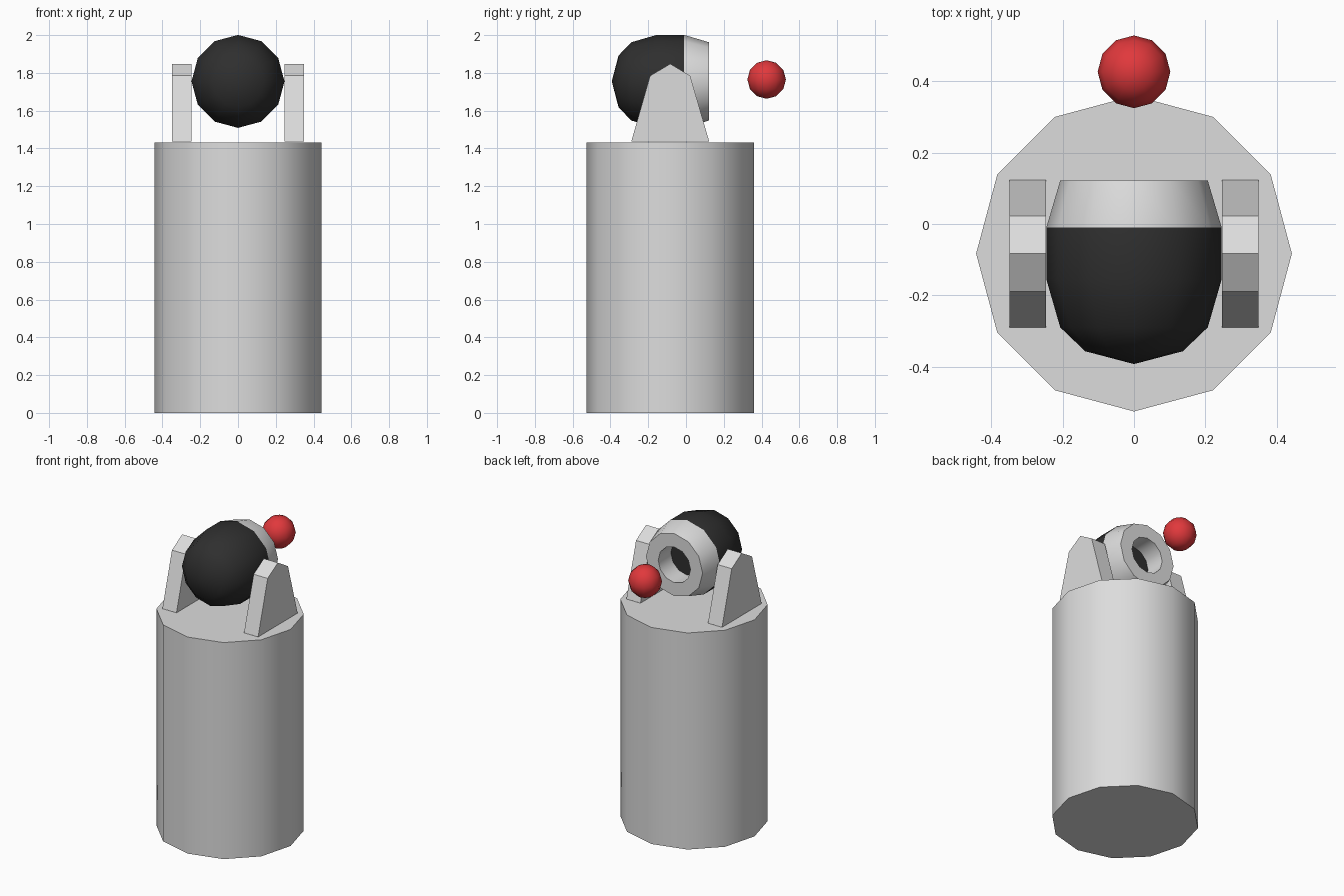
import bpy, bmesh, math
from mathutils import Vector

if "Cube" in bpy.data.objects:
    bpy.data.objects.remove(bpy.data.objects["Cube"])


def material(name, rgb):
    m = bpy.data.materials.new(name)
    m.diffuse_color = (*rgb, 1)
    m.use_nodes = True
    m.node_tree.nodes["Principled BSDF"].inputs["Base Color"].default_value = m.diffuse_color
    return m


GREY = material("light grey", (0.72, 0.72, 0.72))
BLACK = material("black", (0.028, 0.028, 0.028))
RED = material("red", (0.75, 0.04, 0.045))


def finish(name, bm, mats, smooth=True):
    bmesh.ops.recalc_face_normals(bm, faces=bm.faces)
    mesh = bpy.data.meshes.new(name)
    bm.to_mesh(mesh)
    bm.free()
    for m in mats:
        mesh.materials.append(m)
    ob = bpy.data.objects.new(name, mesh)
    bpy.context.collection.objects.link(ob)
    if smooth:
        bpy.ops.object.select_all(action='DESELECT')
        ob.select_set(True)
        bpy.context.view_layer.objects.active = ob
        bpy.ops.object.shade_smooth_by_angle(angle=math.radians(48))
    return ob


def lathe_y(profile, cz, sides=12):
    """Revolve (y, radius, material) points around a y-parallel axis."""
    bm = bmesh.new()
    rings = []
    for y, r, _ in profile:
        if r == 0:
            rings.append([bm.verts.new((0, y, cz))] * sides)
        else:
            rings.append([bm.verts.new((r * math.cos(2 * math.pi * i / sides), y,
                                        cz + r * math.sin(2 * math.pi * i / sides)))
                          for i in range(sides)])
    for a, b, p in zip(rings, rings[1:], profile):
        for i in range(sides):
            j = (i + 1) % sides
            f = bm.faces.new(list(dict.fromkeys((a[i], a[j], b[j], b[i]))))
            f.material_index = p[2]
    return bm


# Pedestal
bm = bmesh.new()
N, R, CY, TOP = 12, 0.443, -0.083, 1.432
ring = [bm.verts.new((R * math.cos(2 * math.pi * i / N),
                      CY + R * math.sin(2 * math.pi * i / N), 0)) for i in range(N)]
base = bm.faces.new(ring)
ext = bmesh.ops.extrude_face_region(bm, geom=[base], use_keep_orig=True)
bmesh.ops.translate(bm, vec=(0, 0, TOP),
                    verts=[v for v in ext['geom'] if isinstance(v, bmesh.types.BMVert)])
finish("pedestal", bm, [GREY])

# Side brackets
PROFILE = [(-0.29, 1.436), (0.123, 1.436), (0.022, 1.785), (-0.083, 1.848), (-0.19, 1.785)]
for side, label in ((-1, "left"), (1, "right")):
    bm = bmesh.new()
    inner = [bm.verts.new((side * 0.247, y, z)) for y, z in PROFILE]
    outer = [bm.verts.new((side * 0.35, y, z)) for y, z in PROFILE]
    bm.faces.new(inner)
    bm.faces.new(outer)
    for i in range(5):
        j = (i + 1) % 5
        bm.faces.new((inner[i], inner[j], outer[j], outer[i]))
    finish(label + "_bracket", bm, [GREY], smooth=False)

# Lamp head: black domed shell, grey collar, recessed dark aperture
head = [(-0.393, 0, 0), (-0.357, 0.137, 0), (-0.29, 0.207, 0), (-0.155, 0.246, 0),
        (-0.01, 0.246, 1), (0.122, 0.207, 1), (0.122, 0.118, 1),
        (-0.01, 0.118, 0), (-0.01, 0, 0)]
finish("head", lathe_y(head, 1.755), [BLACK, GREY])

# Floating red ball
bm = bmesh.new()
bmesh.ops.create_uvsphere(bm, u_segments=12, v_segments=6, radius=0.102)
bmesh.ops.translate(bm, vec=Vector((0, 0.427, 1.765)), verts=bm.verts)
finish("red_ball", bm, [RED])
